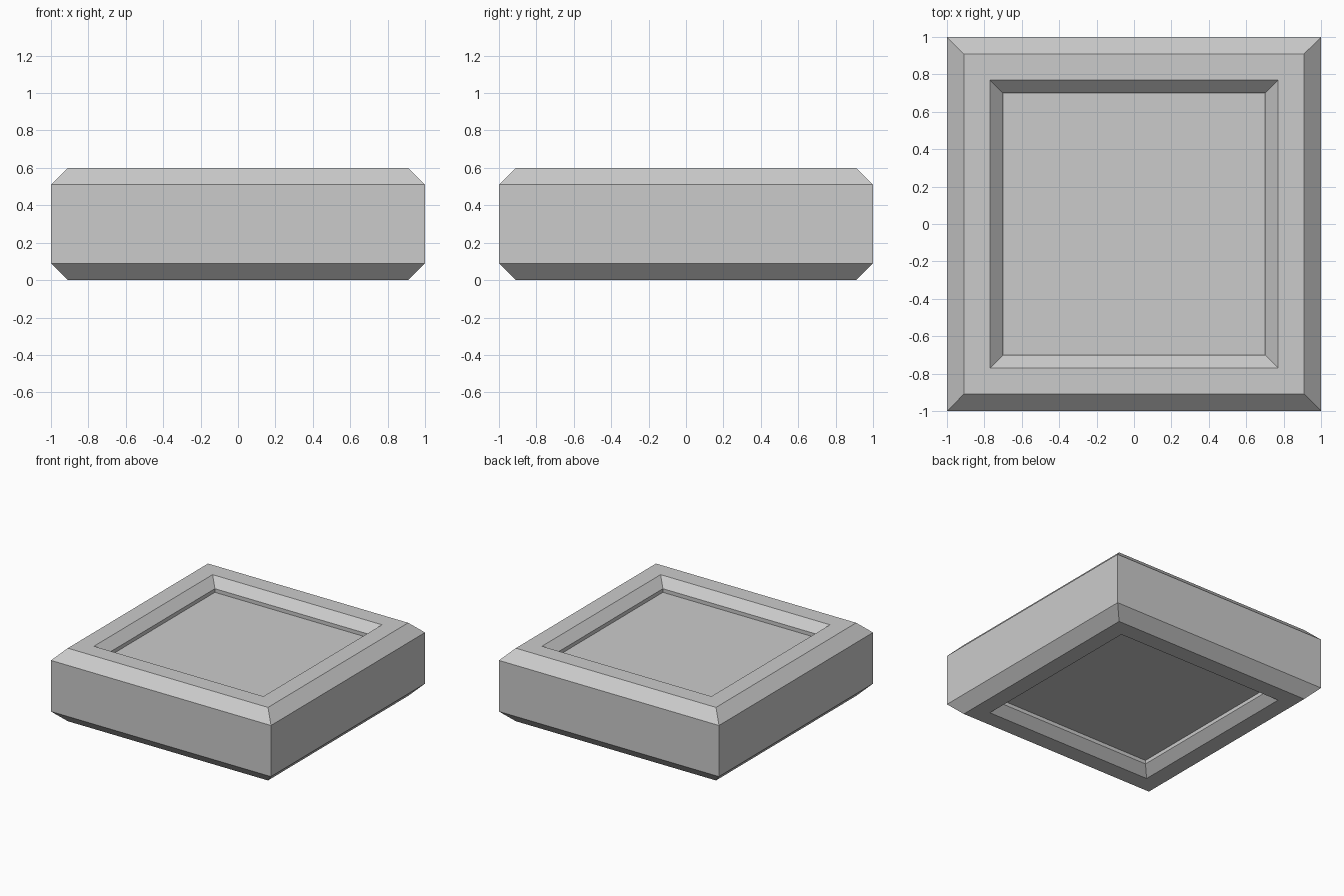
import bpy
import bmesh

MID = 0.30  # half the height, the plane of symmetry

if "Cube" in bpy.data.objects:
    bpy.data.objects.remove(bpy.data.objects["Cube"], do_unlink=True)

grey = bpy.data.materials.new("light_grey")
grey.use_nodes = True
colour = (0.6, 0.6, 0.6, 1)
grey.diffuse_color = colour
grey.node_tree.nodes["Principled BSDF"].inputs["Base Color"].default_value = colour

# Half profile from the recess floor out to the side wall: (half width, height)
upper = [(0.70, 0.50), (0.70, 0.53), (0.77, 0.60), (0.91, 0.60), (1.0, 0.51)]
profile = upper + [(w, 2 * MID - z) for w, z in reversed(upper)]

# Square rings joined into a bevelled block with a recess above and below
bm = bmesh.new()
corners = [(-1, -1), (1, -1), (1, 1), (-1, 1)]
rings = [[bm.verts.new((x * w, y * w, z)) for x, y in corners] for w, z in profile]
for a, b in zip(rings, rings[1:]):
    for i in range(4):
        j = (i + 1) % 4
        bm.faces.new((a[i], b[i], b[j], a[j]))
bm.faces.new(rings[0])
bm.faces.new(rings[-1][::-1])
bmesh.ops.recalc_face_normals(bm, faces=bm.faces)

mesh = bpy.data.meshes.new("recessed_block")
bm.to_mesh(mesh)
bm.free()
mesh.materials.append(grey)
block = bpy.data.objects.new("recessed_block", mesh)
bpy.context.collection.objects.link(block)
